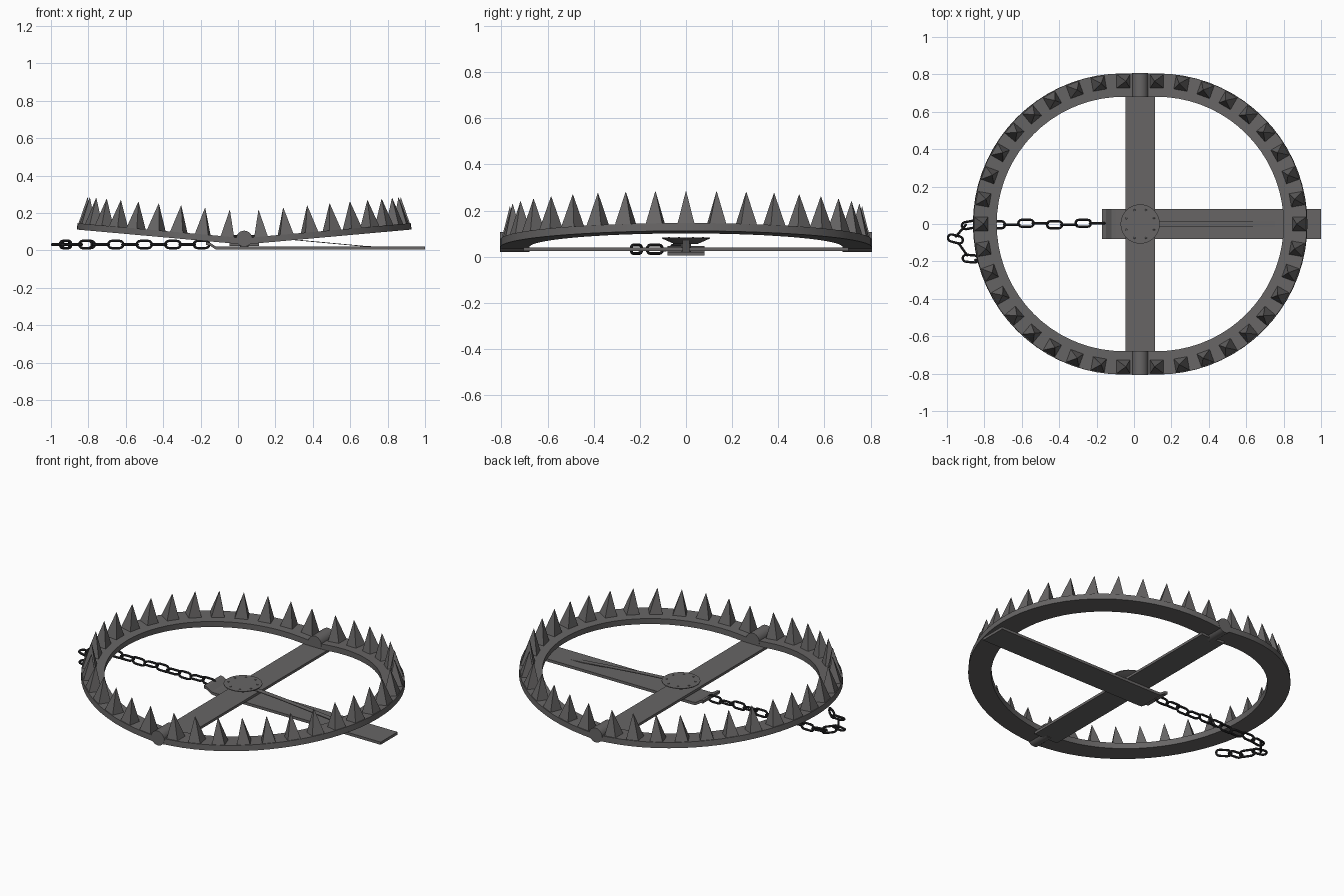
import bpy, bmesh, math
from mathutils import Matrix, Vector

if "Cube" in bpy.data.objects:
    bpy.data.objects.remove(bpy.data.objects["Cube"])

CX = 0.033  # hinge axis


def material(name, rgb):
    m = bpy.data.materials.new(name)
    m.use_nodes = True
    col = (*rgb, 1)
    m.diffuse_color = col
    m.node_tree.nodes["Principled BSDF"].inputs["Base Color"].default_value = col
    return m


steel = material("worn steel", (0.135, 0.13, 0.13))
chain_iron = material("dark iron", (0.025, 0.025, 0.027))


def finish(bm, name, mat=steel, smooth=True):
    bmesh.ops.recalc_face_normals(bm, faces=bm.faces)
    me = bpy.data.meshes.new(name)
    bm.to_mesh(me)
    bm.free()
    me.materials.append(mat)
    ob = bpy.data.objects.new(name, me)
    bpy.context.collection.objects.link(ob)
    if smooth:
        bpy.ops.object.select_all(action="DESELECT")
        ob.select_set(True)
        bpy.context.view_layer.objects.active = ob
        bpy.ops.object.shade_smooth_by_angle(angle=math.radians(35))
    return ob


def sweep(bm, rings, closed=False):
    """Skin a list of vertex loops; cap the ends unless closed."""
    loops = [[bm.verts.new(p) for p in r] for r in rings]
    n = len(loops[0])
    pairs = list(zip(loops, loops[1:]))
    if closed:
        pairs.append((loops[-1], loops[0]))
    for a, b in pairs:
        for i in range(n):
            j = (i + 1) % n
            bm.faces.new((a[i], a[j], b[j], b[i]))
    if not closed:
        bm.faces.new(loops[0])
        bm.faces.new(loops[-1])


def strip(name, path, y0, y1, thick):
    """Flat bar along x from (x, bottom z) points."""
    bm = bmesh.new()
    sweep(bm, [[(x, y0, z), (x, y1, z), (x, y1, z + thick), (x, y0, z + thick)]
               for x, z in path])
    return finish(bm, name, smooth=False)


def cylinder(bm, r1, r2, depth, mat, seg=32):
    bmesh.ops.create_cone(bm, cap_ends=True, segments=seg, radius1=r1,
                          radius2=r2, depth=depth, matrix=mat)


# Jaws: two tilted half rings with pyramid teeth
OUT, INN, FLAT, THICK, TOOTH = 0.805, 0.68, 0.093, 0.034, 0.145
for side, turn in (("left", 0), ("right", math.pi)):
    place = (Matrix.Translation((CX, 0, 0.032)) @ Matrix.Rotation(turn, 4, "Z")
             @ Matrix.Rotation(-math.radians(5.1), 4, "Y"))
    stations = [(0, 0, -1)]
    for i in range(37):
        a = math.radians(-90 + 5 * i)
        stations.append((FLAT, math.cos(a), math.sin(a)))
    stations.append((0, 0, 1))
    bm = bmesh.new()
    sweep(bm, [[place @ Vector((ox + c * r, s * r, z)) for r, z in
                ((INN, 0), (OUT, 0), (OUT, THICK), (INN, THICK))]
               for ox, c, s in stations])
    finish(bm, side + "_jaw")

    bm = bmesh.new()
    for i in range(19):
        a = math.radians(-90 + 10 * i)
        m = (place @ Matrix.Translation((FLAT + 0.763 * math.cos(a), 0.763 * math.sin(a),
                                         THICK + TOOTH / 2 - 0.002))
             @ Matrix.Rotation(a + math.pi / 4, 4, "Z"))
        cylinder(bm, 0.052, 0.001, TOOTH, m, 4)
    finish(bm, side + "_jaw_teeth", smooth=False)

# Hinge barrels joining the jaws
for name, s in (("front_hinge", -1), ("back_hinge", 1)):
    bm = bmesh.new()
    cylinder(bm, 0.043, 0.043, 0.128, Matrix.Translation((CX, s * 0.743, 0.063))
             @ Matrix.Rotation(math.pi / 2, 4, "X"), 24)
    finish(bm, name)

# Crossed base bars
strip("cross_bar", [(-0.045, 0.024), (0.111, 0.024)], -0.705, 0.705, 0.015)
strip("base_bar", [(-0.17, 0.03), (-0.15, 0.026), (-0.12, 0.006), (-0.1, 0.004),
                   (1.0, 0.004)], -0.08, 0.08, 0.016)

# Thin trigger spring
strip("trigger_spring", [(0.06, 0.064), (0.14, 0.066), (0.3, 0.055), (0.67, 0.021),
                         (0.77, 0.015)], -0.015, 0.015, 0.004)

# Trigger pan: stem, flared dish and rivets
bm = bmesh.new()
cylinder(bm, 0.022, 0.022, 0.05, Matrix.Translation((CX, 0, 0.042)), 16)
cylinder(bm, 0.05, 0.105, 0.024, Matrix.Translation((CX, 0, 0.067)))
cylinder(bm, 0.105, 0.105, 0.004, Matrix.Translation((CX, 0, 0.081)))
finish(bm, "trigger_pan")
bm = bmesh.new()
for i in range(8):
    a = math.radians(45 * i + 22.5)
    cylinder(bm, 0.006, 0.004, 0.004, Matrix.Translation(
        (CX + 0.08 * math.cos(a), 0.08 * math.sin(a), 0.084)), 8)
finish(bm, "pan_rivets")

# Chain: stadium links, alternately upright and flat
def link(bm, m, half=0.022, bend=0.019, wire=0.0065):
    rings = []
    for end in (1, -1):
        for k in range(7):
            a = math.radians(-90 + 30 * k) + (0 if end > 0 else math.pi)
            c, s = math.cos(a), math.sin(a)
            rings.append([m @ Vector((end * half + c * (bend + wire * math.cos(t)),
                                      s * (bend + wire * math.cos(t)), wire * math.sin(t)))
                          for t in (math.tau * q / 8 for q in range(8))])
    sweep(bm, rings, closed=True)


run = [(-0.195 - 0.0765 * i, 0.004 * (-1) ** (i // 2), 0) for i in range(9)]
tail = [(-0.88, -0.005, 10), (-0.925, -0.035, 50), (-0.955, -0.08, -15),
        (-0.915, -0.135, -55), (-0.875, -0.185, -5), (-0.815, -0.215, -35)]
bm = bmesh.new()
for i, (x, y, deg) in enumerate(run + tail):
    link(bm, Matrix.Translation((x, y, 0.032)) @ Matrix.Rotation(math.radians(deg), 4, "Z")
         @ Matrix.Rotation(math.radians(90 if i % 2 == 0 else 8), 4, "X"))
finish(bm, "chain", chain_iron)
